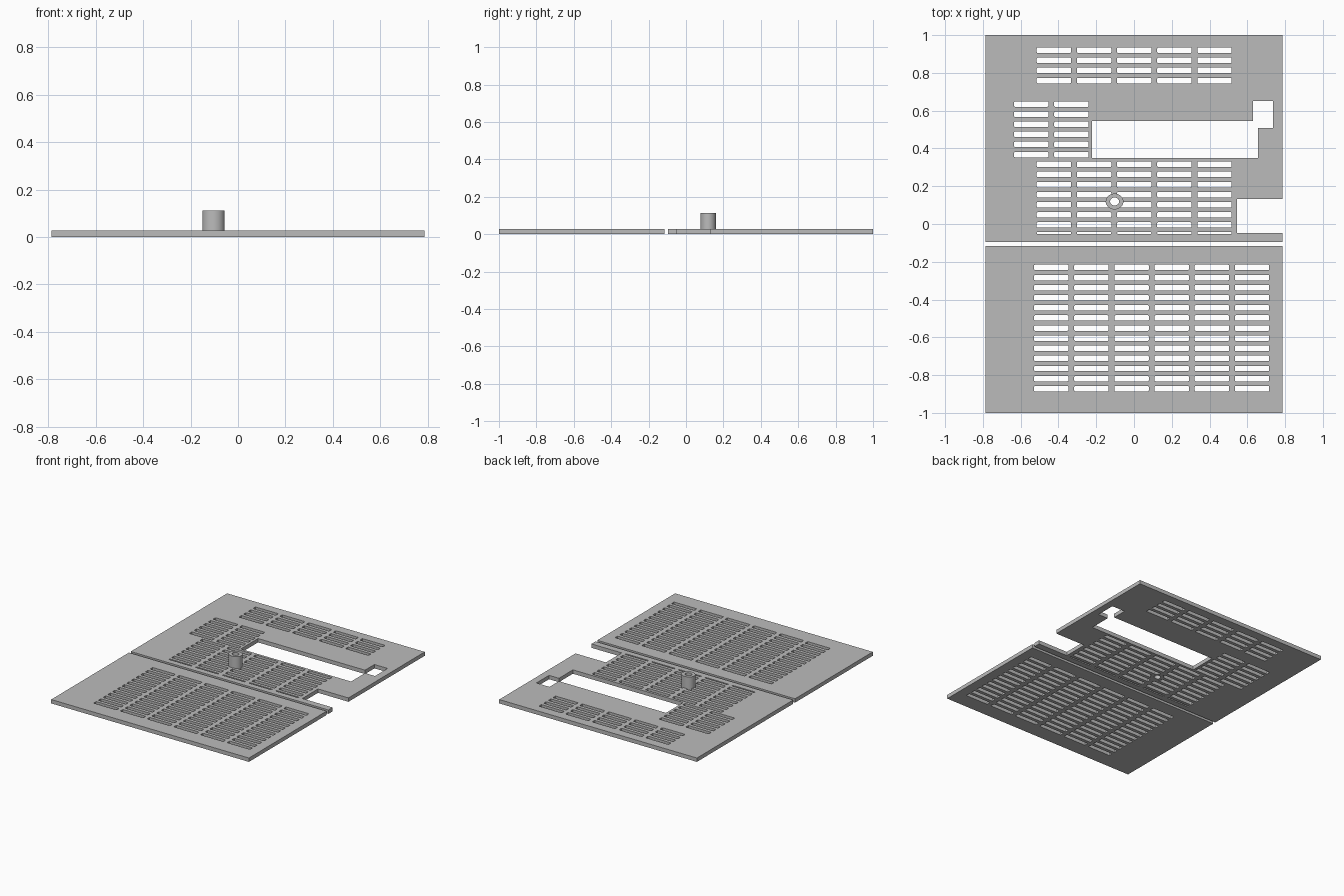
import bpy, bmesh, math

if "Cube" in bpy.data.objects:
    bpy.data.objects.remove(bpy.data.objects["Cube"])

THICK = 0.028           # plate thickness
PX, PY = 0.2126, 0.0535 # slot pitch
SW, SH = 0.182, 0.029   # slot size

grey = bpy.data.materials.new("light_grey")
grey.diffuse_color = (0.5, 0.5, 0.5, 1)
grey.use_nodes = True
grey.node_tree.nodes["Principled BSDF"].inputs["Base Color"].default_value = grey.diffuse_color


def rect(x0, y0, x1, y1):
    return [(x0, y0), (x1, y0), (x1, y1), (x0, y1)]


def slot(x0, y0, x1, y1, r=0.005):
    """Rectangle with slightly rounded corners."""
    r = min(r, (y1 - y0) * 0.4)
    corners = [(x1 - r, y1 - r), (x0 + r, y1 - r), (x0 + r, y0 + r), (x1 - r, y0 + r)]
    return [(cx + r * math.cos(math.radians(90 * i + a)),
             cy + r * math.sin(math.radians(90 * i + a)))
            for i, (cx, cy) in enumerate(corners) for a in (0, 45, 90)]


def slots(x_left, y_top, cols, rows):
    """Grid of slots; y_top is the centre of the top row."""
    return [slot(x_left + c * PX, y_top - r * PY - SH / 2,
                 x_left + c * PX + SW, y_top - r * PY + SH / 2)
            for c in range(cols) for r in range(rows)]


def plate(name, outline, holes):
    """Flat plate with holes, from a filled and extruded curve."""
    cu = bpy.data.curves.new(name + "_profile", 'CURVE')
    cu.dimensions = '2D'
    cu.fill_mode = 'BOTH'
    cu.extrude = THICK / 2
    for loop in [outline] + holes:
        sp = cu.splines.new('POLY')
        sp.points.add(len(loop) - 1)
        for p, (x, y) in zip(sp.points, loop):
            p.co = (x, y, 0, 1)
        sp.use_cyclic_u = True
    tmp = bpy.data.objects.new(name + "_profile", cu)
    bpy.context.collection.objects.link(tmp)
    dg = bpy.context.evaluated_depsgraph_get()
    me = bpy.data.meshes.new_from_object(tmp.evaluated_get(dg))
    bpy.data.objects.remove(tmp)
    bm = bmesh.new()
    bm.from_mesh(me)
    bmesh.ops.remove_doubles(bm, verts=bm.verts, dist=1e-5)
    bmesh.ops.translate(bm, verts=bm.verts, vec=(0, 0, THICK / 2))
    bmesh.ops.recalc_face_normals(bm, faces=bm.faces)
    for f in bm.faces:
        f.smooth = False
    bm.to_mesh(me)
    bm.free()
    me.materials.clear()
    me.materials.append(grey)
    ob = bpy.data.objects.new(name, me)
    bpy.context.collection.objects.link(ob)
    return ob


def tube(name, cx, cy, radii, z0, z1, inner=None, n=32):
    """Elliptical post, hollow when inner radii are given."""
    bm = bmesh.new()

    def ring(r, z):
        return [bm.verts.new((cx + r[0] * math.cos(2 * math.pi * i / n),
                              cy + r[1] * math.sin(2 * math.pi * i / n), z)) for i in range(n)]

    def bridge(a, b):
        for i in range(n):
            j = (i + 1) % n
            bm.faces.new((a[i], a[j], b[j], b[i]))

    lo, hi = ring(radii, z0), ring(radii, z1)
    bridge(lo, hi)
    if inner:
        ilo, ihi = ring(inner, z0), ring(inner, z1)
        bridge(hi, ihi)
        bridge(ihi, ilo)
        bridge(ilo, lo)
    else:
        bm.faces.new(hi)
        bm.faces.new(lo[::-1])
    bmesh.ops.recalc_face_normals(bm, faces=bm.faces)
    me = bpy.data.meshes.new(name)
    bm.to_mesh(me)
    bm.free()
    me.materials.append(grey)
    ob = bpy.data.objects.new(name, me)
    bpy.context.collection.objects.link(ob)
    return ob


# Front plate with a regular field of slots
plate("front_plate", rect(-0.787, -1, 0.787, -0.116), slots(-0.529, -0.23, 6, 13))

# Back plate: side notch, stepped opening and three slot fields
outline = [(-0.787, -0.095), (0.787, -0.095), (0.787, -0.048), (0.545, -0.048),
           (0.545, 0.132), (0.787, 0.132), (0.787, 1), (-0.787, 1)]
opening = [(-0.222, 0.349), (0.656, 0.349), (0.656, 0.508), (0.735, 0.508),
           (0.735, 0.652), (0.63, 0.652), (0.63, 0.545), (-0.222, 0.545)]
thin_row = [slot(-0.515 + c * PX, -0.053, -0.515 + c * PX + SW, -0.042) for c in range(5)]
back = plate("back_plate", outline,
             [opening] + thin_row + slots(-0.515, 0.92, 5, 4)
             + slots(-0.635, 0.635, 2, 6) + slots(-0.515, 0.316, 5, 7))

# Hollow post set through the back plate
POST = (-0.103, 0.119)
cutter = tube("post_cutter", *POST, (0.044, 0.039), -0.05, 0.08)
cutter.hide_render = True
cutter.hide_set(True)
cut = back.modifiers.new("post_hole", 'BOOLEAN')
cut.operation = 'DIFFERENCE'
cut.solver = 'EXACT'
cut.object = cutter

post = tube("post", *POST, (0.047, 0.042), 0, 0.112, inner=(0.024, 0.021))
bpy.context.view_layer.objects.active = post
post.select_set(True)
bpy.ops.object.shade_smooth_by_angle(angle=math.radians(30))
